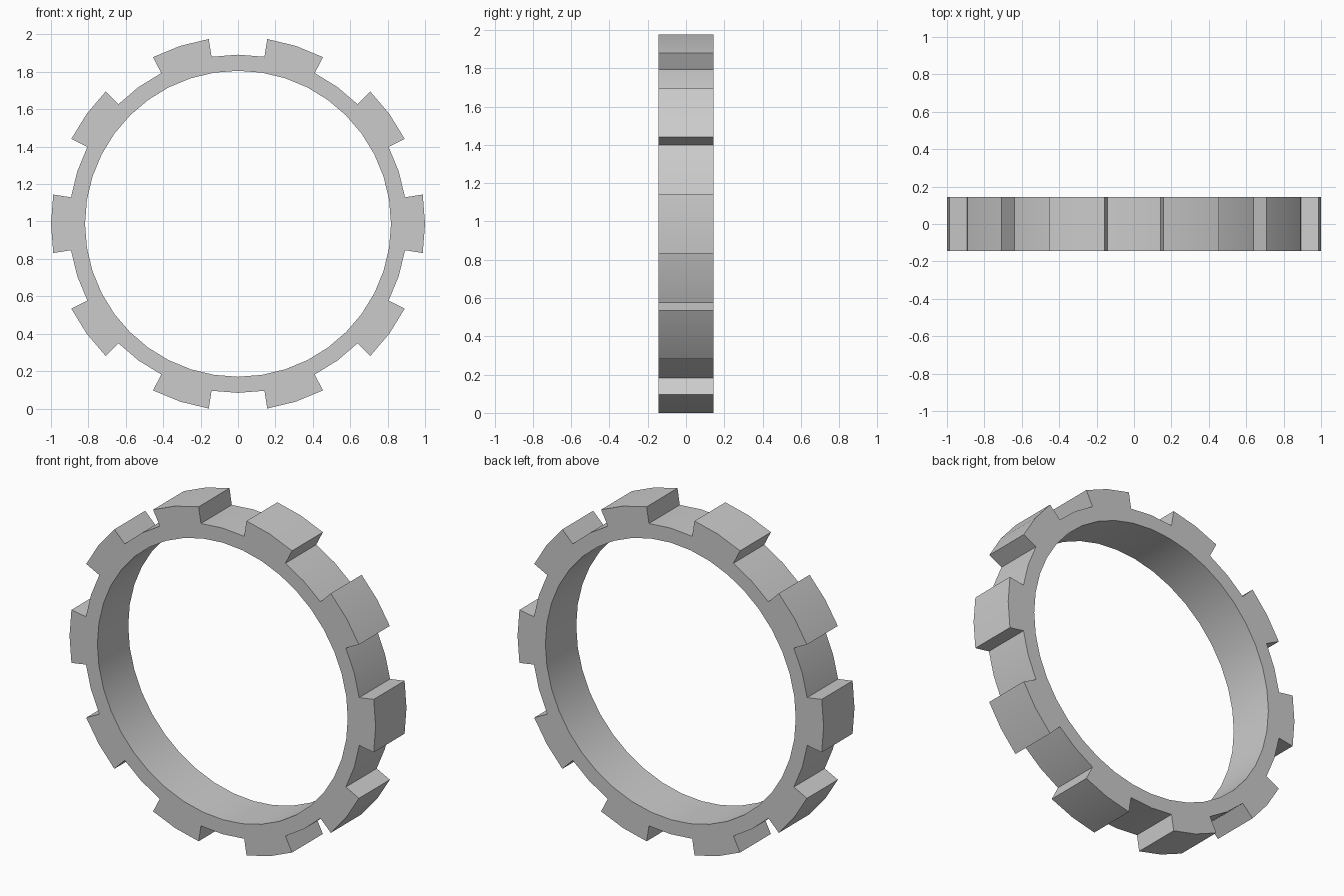
import bpy, bmesh
from math import sin, cos, radians

if "Cube" in bpy.data.objects:
    bpy.data.objects.remove(bpy.data.objects["Cube"])

TEETH, STEP = 10, 9          # 10 teeth, four 9-degree steps per tooth pitch
N = TEETH * 4
R_BORE, R_ROOT, R_TIP = 0.818, 0.904, 1.0
HALF_W = 0.144
CZ = R_TIP * sin(radians(81))   # lowest tooth corners rest on z = 0

bm = bmesh.new()


def circle(r):
    return [bm.verts.new((r * cos(radians(i * STEP)), -HALF_W,
                          CZ + r * sin(radians(i * STEP)))) for i in range(N)]


bore, root, tip = circle(R_BORE), circle(R_ROOT), circle(R_TIP)

# Front outline: rim band everywhere, tooth band on the steps either side of a tooth centre
for i in range(N):
    j = (i + 1) % N
    bm.faces.new((bore[i], root[i], root[j], bore[j]))
    if i % 4 in (0, 3):
        bm.faces.new((root[i], tip[i], tip[j], root[j]))
bmesh.ops.delete(bm, geom=[v for v in bm.verts if not v.link_faces], context='VERTS')

# Extrude to full ring width
ext = bmesh.ops.extrude_face_region(bm, geom=bm.faces[:], use_keep_orig=True)
moved = [g for g in ext['geom'] if isinstance(g, bmesh.types.BMVert)]
bmesh.ops.translate(bm, verts=moved, vec=(0, 2 * HALF_W, 0))
bmesh.ops.recalc_face_normals(bm, faces=bm.faces[:])

mesh = bpy.data.meshes.new("toothed_ring")
bm.to_mesh(mesh)
bm.free()
ring = bpy.data.objects.new("toothed_ring", mesh)
bpy.context.collection.objects.link(ring)

# Smooth arcs, sharp tooth corners
bpy.context.view_layer.objects.active = ring
ring.select_set(True)
bpy.ops.object.shade_smooth_by_angle(angle=radians(30))
